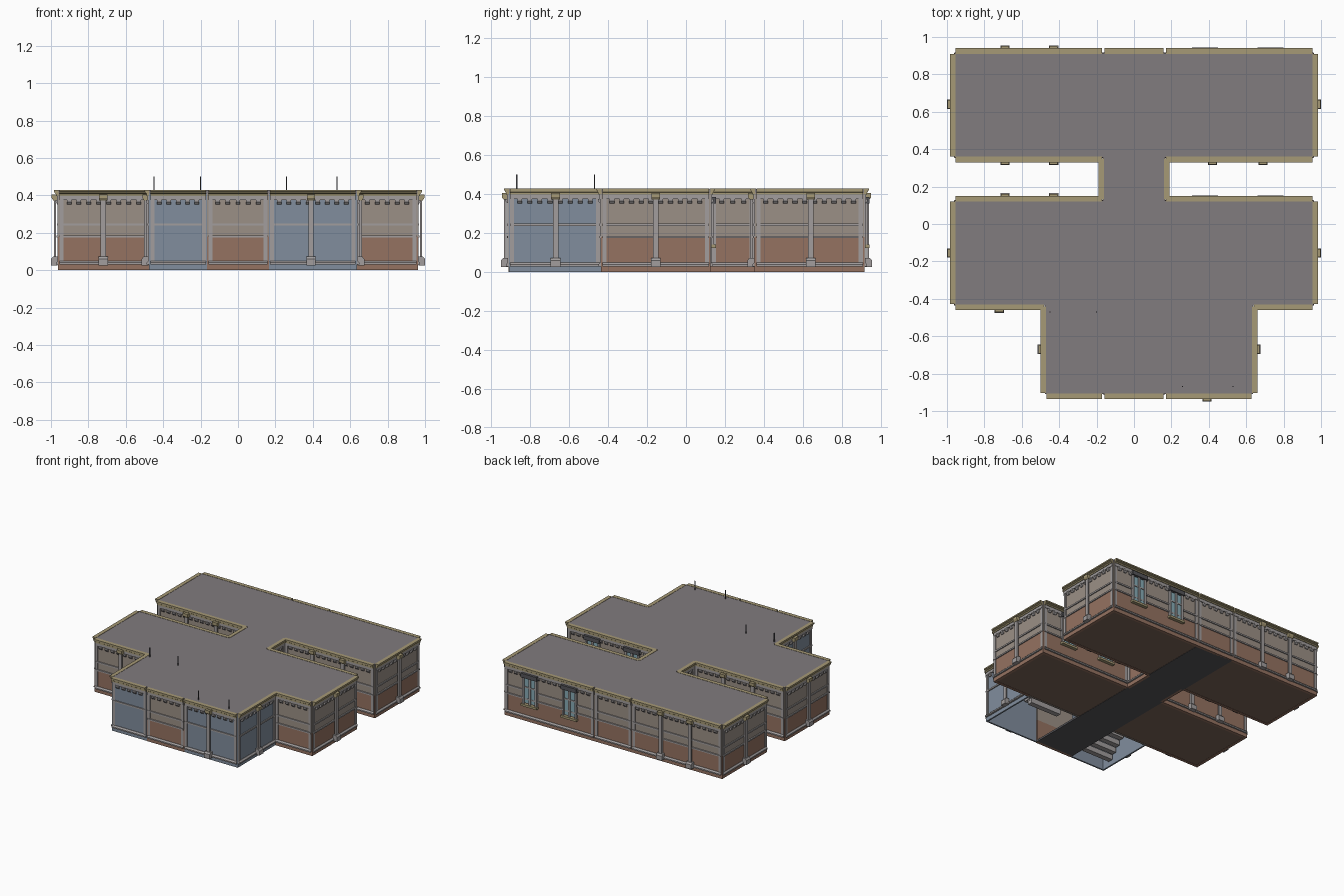
import bpy, bmesh
from mathutils import Vector

if "Cube" in bpy.data.objects:
    bpy.data.objects.remove(bpy.data.objects["Cube"])

COLORS = {
    "roof_grey": (0.22, 0.20, 0.21), "brick": (0.30, 0.17, 0.12), "plaster": (0.33, 0.28, 0.24),
    "glass": (0.22, 0.27, 0.34), "khaki": (0.38, 0.32, 0.18), "stone": (0.36, 0.34, 0.34),
    "floor_brown": (0.20, 0.13, 0.10), "dark": (0.09, 0.09, 0.10), "pane": (0.25, 0.42, 0.48),
}
parts = {}


def mesh_for(name, color):
    return parts.setdefault(name, (bmesh.new(), color))[0]


def extrude_loop(bm, loop, vec):
    """Solid prism made by sweeping a closed loop along a vector."""
    face = bm.faces.new([bm.verts.new(p) for p in loop])
    new = bmesh.ops.extrude_face_region(bm, geom=[face])["geom"]
    bmesh.ops.translate(bm, vec=vec, verts=[v for v in new if isinstance(v, bmesh.types.BMVert)])


def box(name, color, x0, x1, y0, y1, z0, z1):
    loop = [Vector(p) for p in ((x0, y0, z0), (x1, y0, z0), (x1, y1, z0), (x0, y1, z0))]
    extrude_loop(mesh_for(name, color), loop, Vector((0, 0, z1 - z0)))


class Wall:
    """Straight wall from a to b; d is the distance outward (right of travel)."""

    def __init__(self, a, b):
        self.a = Vector((*a, 0))
        self.t = Vector((*b, 0)) - self.a
        self.length = self.t.length
        self.t.normalize()
        self.n = Vector((self.t.y, -self.t.x, 0))

    def u(self, c):
        axis = 0 if abs(self.t.x) > 0.5 else 1
        return (c - self.a[axis]) * self.t[axis]

    def prism(self, name, color, profile, u0, u1):
        loop = [self.a + self.t * u0 + self.n * d + Vector((0, 0, z)) for d, z in profile]
        extrude_loop(mesh_for(name, color), loop, self.t * (u1 - u0))

    def bar(self, name, color, u0, u1, d0, d1, z0, z1):
        self.prism(name, color, [(d0, z0), (d1, z0), (d1, z1), (d0, z1)], u0, u1)


CORNICE = [(-.005, .398), (.014, .398), (.014, .408), (.02, .412), (.02, .418),
           (.025, .42), (.025, .43), (-.005, .43)]
CORBEL = [(0, .352), (.006, .352), (.016, .364), (.016, .376), (0, .376)]
SILL = [(0, .03), (.014, .03), (.014, .04), (.004, .05), (0, .05)]


def facade(w, glazed):
    L, e = w.length, .006
    if glazed:
        w.bar("glazed_walls", "glass", 0, L, -.012, 0, 0, .41)
    else:
        w.bar("brick_lower_walls", "brick", 0, L, -.02, .002, 0, .18)
        w.bar("upper_walls", "plaster", 0, L, -.02, 0, .18, .41)
    # horizontal mouldings
    w.prism("cornice", "khaki", CORNICE, e, L - e)
    w.bar("frieze", "stone", e, L - e, 0, .009, .375, .398)
    w.prism("plinth_moulding", "stone" if glazed else "khaki", SILL, e, L - e)
    w.bar("belt_courses", "stone" if glazed else "khaki", e, L - e, 0, .008, .238, .25)
    if not glazed:
        w.bar("belt_courses", "khaki", e, L - e, 0, .01, .175, .186)
    # end strips
    for u in (e, L - e - .022):
        w.bar("corner_strips", "stone", u, u + .022, 0, .006, .05, .376)
    # corbel row
    n = max(3, round((L - .06) / .05))
    for i in range(n):
        c = .03 + (L - .06) * (i + .5) / n
        w.prism("corbels", "dark" if i % 1 else "stone", CORBEL, c - .012, c + .012)


def pilaster(w, c):
    u = w.u(c)
    w.bar("pilaster_shafts", "stone", u - .014, u + .014, .012, .025, .065, .385)
    w.prism("pilaster_bases", "stone",
            [(.004, .025), (.04, .025), (.04, .06), (.03, .072), (.004, .072)], u - .025, u + .025)
    w.prism("pilaster_caps", "khaki",
            [(.004, .372), (.027, .372), (.036, .385), (.036, .405), (.004, .405)], u - .022, u + .022)


def window(w, c):
    u = w.u(c)
    w.bar("window_panes", "pane", u - .05, u + .05, 0, .009, .15, .35)
    for du in (-.055, 0, .055):
        w.bar("window_frames", "stone", u + du - .008, u + du + .008, 0, .018, .14, .36)
    w.bar("window_frames", "stone", u - .05, u + .05, 0, .014, .27, .28)
    w.bar("window_sills", "khaki", u - .07, u + .07, 0, .028, .125, .142)
    w.bar("window_heads", "dark", u - .07, u + .07, 0, .028, .352, .385)


# outline walls: start, end, glazed, pilaster positions, window positions
F, M0, M1, B0, B1, X, N, L0, R0 = -.91, -.435, .125, .355, .915, .96, .165, -.475, .635
WALLS = [
    ((L0, F), (-N, F), 1, (), ()), ((-N, F), (N, F), 0, (), ()), ((N, F), (R0, F), 1, (.39,), ()),
    ((R0, F), (R0, M0), 1, (-.67,), ()), ((R0, M0), (X, M0), 0, (), ()),
    ((X, M0), (X, M1), 0, (-.155,), ()), ((X, M1), (N, M1), 0, (), (.38, .73)),
    ((N, M1), (N, B0), 0, (), ()), ((N, B0), (X, B0), 0, (.42, .69), ()),
    ((X, B0), (X, B1), 0, (.64,), ()), ((X, B1), (N, B1), 0, (), (.38, .73)),
    ((N, B1), (-N, B1), 0, (), ()), ((-N, B1), (-X, B1), 0, (-.43, -.69), ()),
    ((-X, B1), (-X, B0), 0, (.64,), ()), ((-X, B0), (-N, B0), 0, (-.43, -.69), ()),
    ((-N, B0), (-N, M1), 0, (), ()), ((-N, M1), (-X, M1), 0, (-.43, -.69), ()),
    ((-X, M1), (-X, M0), 0, (-.155,), ()), ((-X, M0), (L0, M0), 0, (-.72,), ()),
    ((L0, M0), (L0, F), 1, (-.67,), ()),
]
for a, b, glazed, pilasters, windows in WALLS:
    wall = Wall(a, b)
    facade(wall, glazed)
    for c in pilasters:
        pilaster(wall, c)
    for c in windows:
        window(wall, c)

# roof slab following the whole outline
outline = [Vector((*w[0], .405)) for w in WALLS]
extrude_loop(mesh_for("roof", "roof_grey"), outline, Vector((0, 0, .023)))

# wing floors and the long corridor floor; the stair wells stay open below
for s in (-1, 1):
    for y0, y1 in ((M0, M1), (B0, B1)):
        x0, x1 = sorted((s * N, s * X))
        box("wing_floors", "floor_brown", x0, x1, y0, y1, .002, .015)
box("corridor_floor", "dark", -N, N, F, B1, 0, .015)
box("inner_partitions", "plaster", L0, -N, M0, M0 + .015, 0, .405)
box("inner_partitions", "plaster", N, R0, M0, M0 + .015, 0, .405)


# staircases with slim rail posts poking through the roof
def stairs(x0, x1, y_low, y_high, steps=9):
    run = (y_high - y_low) / steps
    for i in range(steps):
        ya, yb = sorted((y_low + run * i, y_low + run * (i + 1)))
        z = .03 + .375 * (i + 1) / steps
        box("stair_steps", "stone", x0, x1, ya, yb, z - .045, z - .005)
        if i % 2 == 0:
            y, top = (ya + yb) / 2, z + .095
            for x in (x0, x1):
                box("stair_rail_posts", "dark", x - .003, x + .003, y - .003, y + .003, z - .02, top)


stairs(-.45, -.20, -.82, -.45)
stairs(.26, .53, -.52, -.89)

# turn the collected meshes into objects
for name, (bm, color) in parts.items():
    bmesh.ops.recalc_face_normals(bm, faces=bm.faces[:])
    me = bpy.data.meshes.new(name)
    bm.to_mesh(me)
    bm.free()
    mat = bpy.data.materials.get(color) or bpy.data.materials.new(color)
    mat.diffuse_color = (*COLORS[color], 1)
    mat.use_nodes = True
    mat.node_tree.nodes["Principled BSDF"].inputs["Base Color"].default_value = mat.diffuse_color
    me.materials.append(mat)
    bpy.context.collection.objects.link(bpy.data.objects.new(name, me))
